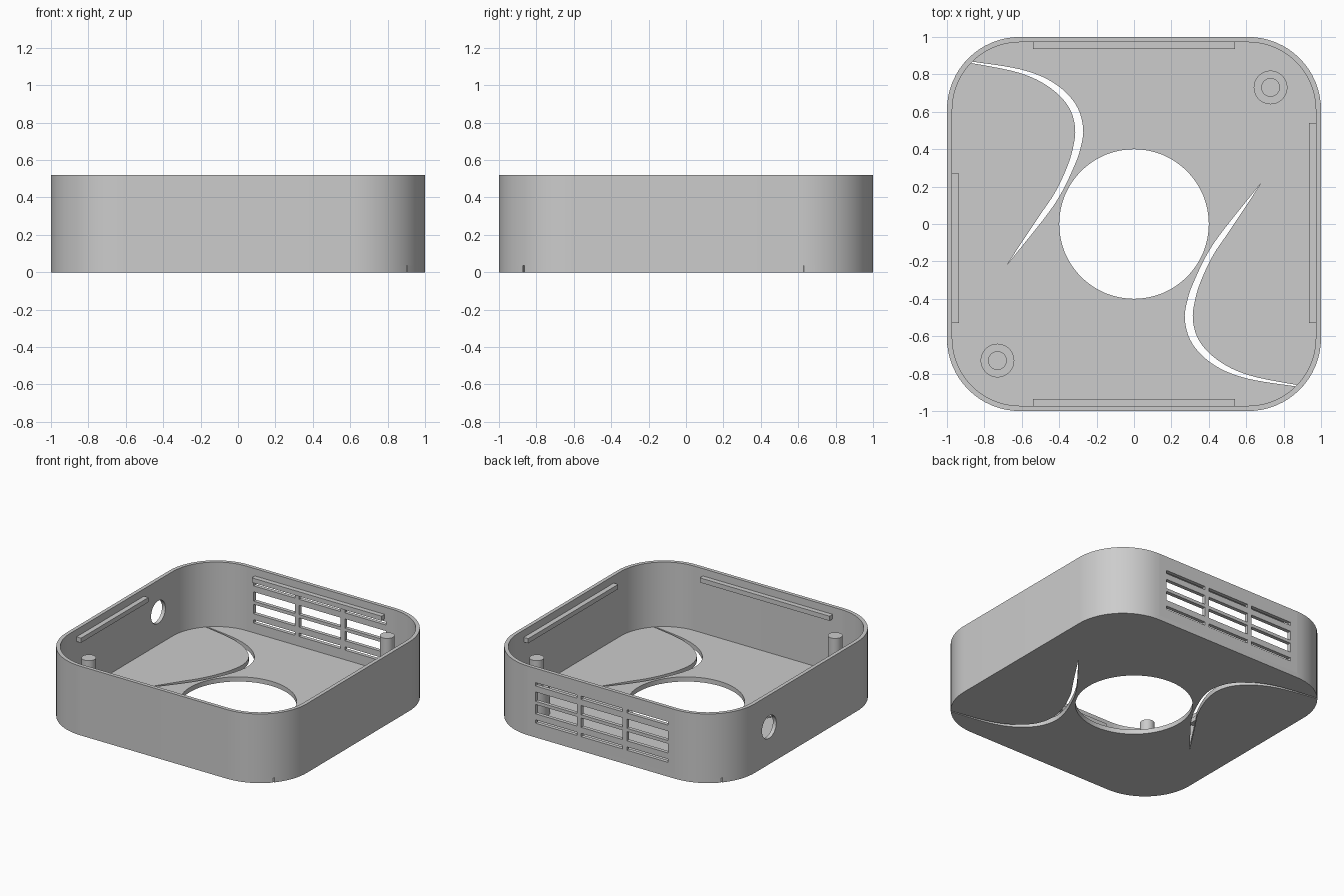
import bpy, bmesh, math
from mathutils import Vector
from mathutils.geometry import tessellate_polygon

cube = bpy.data.objects.get("Cube")
if cube:
    bpy.data.objects.remove(cube, do_unlink=True)

HEIGHT, WALL, FLOOR, RADIUS = 0.52, 0.028, 0.035, 0.39
STRAIGHT = 1 - RADIUS
STEPS = 16

grey = bpy.data.materials.new("plain grey")
grey.use_nodes = True
colour = (0.604, 0.604, 0.604, 1)
grey.diffuse_color = colour
grey.node_tree.nodes["Principled BSDF"].inputs["Base Color"].default_value = colour

# How outline coordinates (u, v) and depth w map to space for each extrusion axis
AXES = {"z": lambda u, v, w: (u, v, w),
        "y": lambda u, v, w: (u, w, v),
        "x": lambda u, v, w: (w, u, v)}
parts = []


def solid(name, outline, low, high, axis="z", holes=()):
    """Extrude a flat outline, with optional holes, between two depths."""
    loops = [outline, *holes]
    flat = [Vector((p[0], p[1], 0)) for loop in loops for p in loop]
    triangles = tessellate_polygon([[Vector((p[0], p[1], 0)) for p in loop] for loop in loops])
    bm = bmesh.new()
    bottom, top = ([bm.verts.new(AXES[axis](p.x, p.y, w)) for p in flat] for w in (low, high))
    for tri in triangles:
        bm.faces.new([bottom[i] for i in tri])
        bm.faces.new([top[i] for i in reversed(tri)])
    start = 0
    for loop in loops:
        n = len(loop)
        for i in range(n):
            a, b = start + i, start + (i + 1) % n
            bm.faces.new((bottom[a], bottom[b], top[b], top[a]))
        start += n
    bmesh.ops.recalc_face_normals(bm, faces=bm.faces)
    mesh = bpy.data.meshes.new(name)
    bm.to_mesh(mesh)
    bm.free()
    mesh.materials.append(grey)
    obj = bpy.data.objects.new(name, mesh)
    bpy.context.collection.objects.link(obj)
    parts.append(obj)


def rect(u0, u1, v0, v1):
    return [(u0, v0), (u1, v0), (u1, v1), (u0, v1)]


def circle(u, v, r, n=48):
    return [(u + r * math.cos(i * math.tau / n), v + r * math.sin(i * math.tau / n))
            for i in range(n)]


def corner(index, r):
    """Arc of one rounded corner, counted anticlockwise from back left."""
    turn = index * math.pi / 2
    cx = math.copysign(STRAIGHT, math.cos(turn + math.pi / 4))
    cy = math.copysign(STRAIGHT, math.sin(turn + math.pi / 4))
    angles = [turn + i / STEPS * math.pi / 2 for i in range(STEPS + 1)]
    return [Vector((cx + r * math.cos(a), cy + r * math.sin(a))) for a in angles]


def smooth_path(points, steps=5):
    """Catmull-Rom curve through the points."""
    p = [Vector(q) for q in points]
    p = [2 * p[0] - p[1]] + p + [2 * p[-1] - p[-2]]
    path = []
    for a, b, c, d in zip(p, p[1:], p[2:], p[3:]):
        for i in range(steps):
            t = i / steps
            path.append(b + 0.5 * t * (c - a + t * (2 * a - 5 * b + 4 * c - d
                        + t * (3 * b - a - 3 * c + d))))
    return path + [p[-2]]


# Edges of the curved floor slot: near the middle and near the side wall
near_edge = smooth_path([(-0.9, 0.871), (-0.85, 0.866), (-0.6, 0.825), (-0.43, 0.755),
                         (-0.315, 0.645), (-0.272, 0.515), (-0.29, 0.39), (-0.335, 0.275),
                         (-0.395, 0.155), (-0.48, 0.03), (-0.72, -0.27), (-0.9995, -0.63)])
far_edge = smooth_path([(-0.907, 0.863), (-0.85, 0.857), (-0.62, 0.81), (-0.465, 0.74),
                        (-0.355, 0.635), (-0.315, 0.515), (-0.33, 0.39), (-0.37, 0.275),
                        (-0.43, 0.155), (-0.515, 0.03), (-0.74, -0.31), (-0.9917, -0.69)])
rim = [p for k in range(4) for p in corner(k, RADIUS)]

# Middle of the floor with its round opening; the second half repeats the first turned round
front = sorted((p for p in rim if p.y < (-0.64 if p.x < 0 else -0.875)), key=lambda p: p.x)
half = front + [-p for p in near_edge]
solid("floor_middle", half + [-p for p in half], 0, FLOOR, holes=[circle(0, 0, 0.4, 64)])

# Side lobes of the floor
side_rim = sorted((p for p in rim if p.x < -0.9 and -0.685 < p.y < 0.86), key=lambda p: p.y)
lobe = far_edge + side_rim
solid("floor_right_lobe", lobe, 0, FLOOR)
solid("floor_left_lobe", [-p for p in lobe], 0, FLOOR)


def wall(name, corners):
    """Bent wall running through the given corners."""
    outer = [p for k in corners for p in corner(k, RADIUS)]
    inner = [p for k in corners for p in corner(k, RADIUS - WALL)]
    solid(name, outer + inner[::-1], FLOOR, HEIGHT)


wall("main_wall", (2, 3, 0))
wall("back_right_corner_wall", (1,))

# Back wall with a vent grille: narrow slits above and below two taller rows
vents = [rect(u - 0.172, u + 0.172, v - h / 2, v + h / 2)
         for u in (-0.38, 0, 0.38)
         for v, h in ((0.12, 0.025), (0.213, 0.07), (0.307, 0.07), (0.40, 0.025))]
panel = rect(-STRAIGHT, STRAIGHT, FLOOR, HEIGHT)
solid("back_wall", panel, 1 - WALL, 1, "y", vents)

# Right wall with a round cable hole
solid("right_wall", panel, -1, WALL - 1, "x", [circle(0.44, 0.28, 0.085)])

# Lid ledges along the inside of the walls
inside, lip = 1 - WALL, 0.935
for name, area in (("front_ledge", (-0.54, 0.54, -inside, -lip)),
                   ("back_ledge", (-0.54, 0.54, lip, inside)),
                   ("right_ledge", (-inside, -lip, -0.53, 0.27)),
                   ("left_ledge", (lip, inside, -0.53, 0.54))):
    solid(name, rect(*area), 0.43, 0.465)

# Stepped mounting posts in two opposite corners
for side, c in (("back_left", 0.73), ("front_right", -0.73)):
    solid(side + "_post_base", circle(c, c, 0.09), FLOOR, 0.25)
    solid(side + "_post_pin", circle(c, c, 0.05), 0.25, 0.45)

# Smooth the curved walls and keep the edges crisp
bpy.ops.object.select_all(action='DESELECT')
for obj in parts:
    obj.select_set(True)
bpy.context.view_layer.objects.active = parts[0]
bpy.ops.object.shade_smooth_by_angle(angle=math.radians(30))
